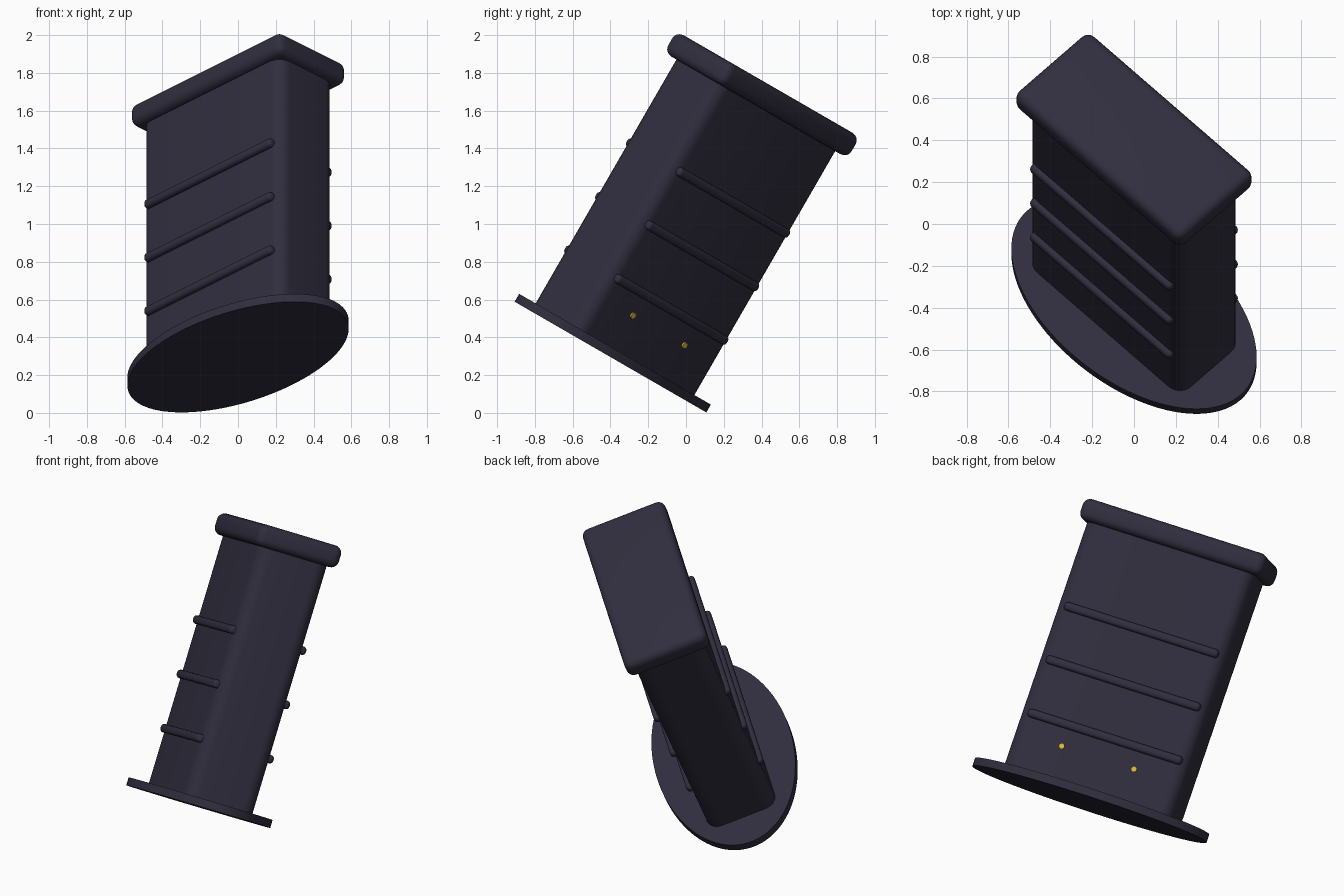
import bpy, bmesh
from math import radians
from mathutils import Matrix

if "Cube" in bpy.data.objects:
    bpy.data.objects.remove(bpy.data.objects["Cube"])

# Whole model leans 30 degrees back and is turned 45 degrees about its own axis
TILT = Matrix.Rotation(radians(-30), 4, 'X')
FRAME = TILT @ Matrix.Translation((0, -0.494, 0)) @ Matrix.Rotation(radians(-45), 4, 'Z')


def material(name, color):
    m = bpy.data.materials.new(name)
    m.diffuse_color = (*color, 1)
    m.use_nodes = True
    m.node_tree.nodes["Principled BSDF"].inputs["Base Color"].default_value = m.diffuse_color
    return m


DARK = material("dark_plastic", (0.030, 0.027, 0.048))
GOLD = material("gold", (0.78, 0.47, 0.05))


def finish(name, bm, mat):
    me = bpy.data.meshes.new(name)
    bmesh.ops.transform(bm, matrix=FRAME, verts=bm.verts)
    bmesh.ops.recalc_face_normals(bm, faces=bm.faces)
    bm.to_mesh(me)
    bm.free()
    me.materials.append(mat)
    ob = bpy.data.objects.new(name, me)
    bpy.context.collection.objects.link(ob)
    bpy.context.view_layer.objects.active = ob
    ob.select_set(True)
    bpy.ops.object.shade_smooth_by_angle(angle=radians(35))
    ob.select_set(False)
    return ob


def rounded_box(name, size, loc, radius, segs=4, upright_only=False):
    bm = bmesh.new()
    bmesh.ops.create_cube(bm, size=1, matrix=Matrix.Translation(loc) @ Matrix.Diagonal((*size, 1)))
    edges = [e for e in bm.edges if not upright_only
             or abs(e.verts[0].co.z - e.verts[1].co.z) > 0.01]
    bmesh.ops.bevel(bm, geom=edges, offset=radius, segments=segs, profile=0.5, affect='EDGES')
    return finish(name, bm, DARK)


def disc(name, radius, depth, matrix, mat, segs=64):
    bm = bmesh.new()
    bmesh.ops.create_cone(bm, cap_ends=True, segments=segs, radius1=radius, radius2=radius,
                          depth=depth, matrix=matrix)
    return finish(name, bm, mat)


L, W = 1.04, 0.42

# Oval base plate
disc("base_plate", 1, 0.048,
     Matrix.Translation((0, 0, 0.08)) @ Matrix.Diagonal((0.72, 0.41, 1, 1)), DARK, 96)

# Main body and overhanging lid
rounded_box("body", (L, W, 1.53), (0, 0, 0.855), 0.075, 6, True)
rounded_box("lid", (1.13, 0.51, 0.13), (0, 0, 1.66), 0.045, 5)

# Grip ribs on both broad sides
for side, label in ((-1, "front"), (1, "back")):
    for i in range(3):
        rounded_box(f"{label}_rib_{i + 1}", (0.95, 0.056, 0.05),
                    (0, side * W / 2, 0.435 + 0.327 * i), 0.02, 4)

# Two small contacts low on the back side
for i, x in enumerate((-0.223, 0.223)):
    disc(f"contact_{i + 1}", 0.017, 0.02,
         Matrix.Translation((x, W / 2, 0.306)) @ Matrix.Rotation(radians(90), 4, 'X'), GOLD, 24)
